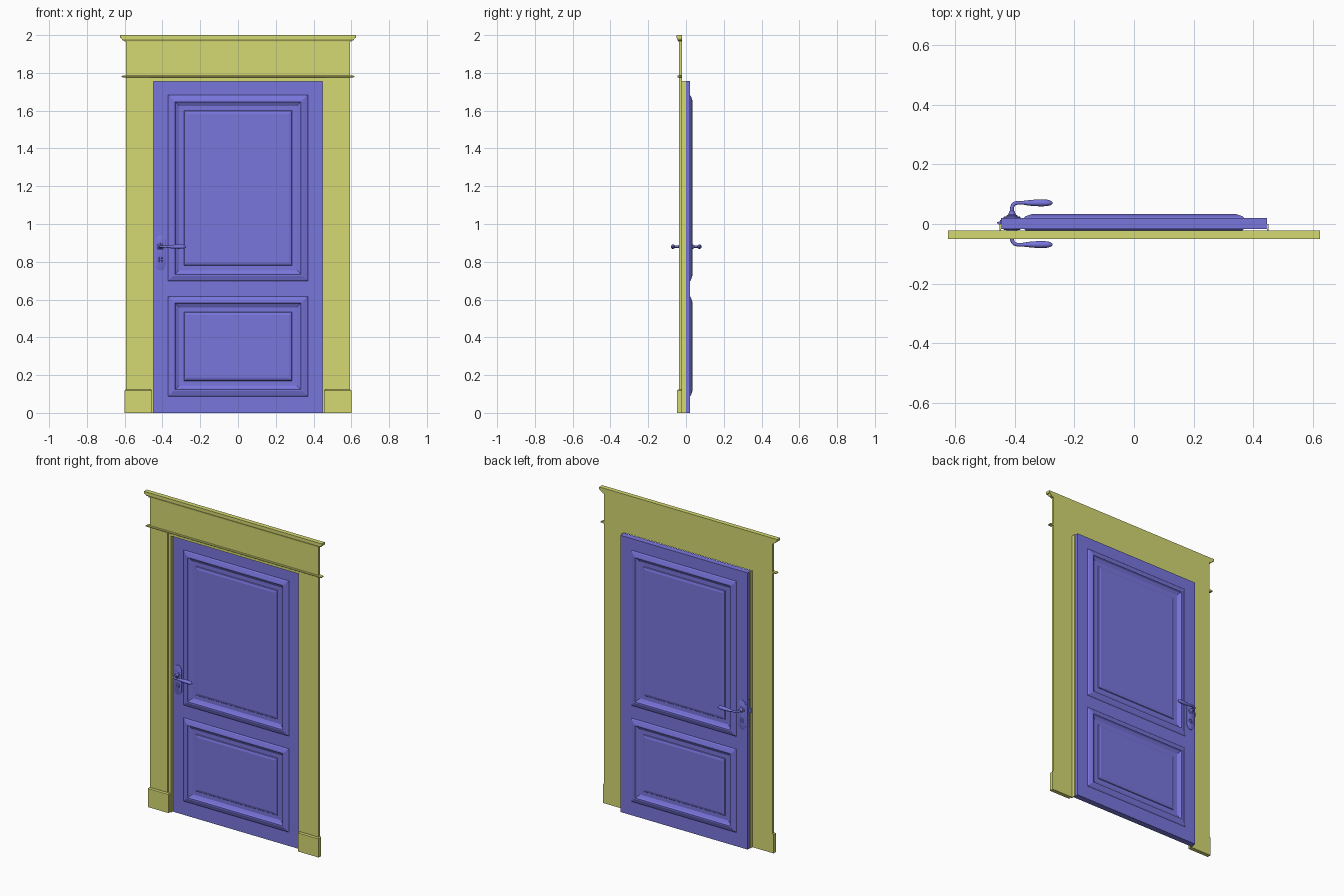
import bpy, bmesh, math

if "Cube" in bpy.data.objects:
    bpy.data.objects.remove(bpy.data.objects["Cube"])


def material(name, rgb):
    m = bpy.data.materials.new(name)
    m.diffuse_color = (*rgb, 1)
    m.use_nodes = True
    m.node_tree.nodes["Principled BSDF"].inputs["Base Color"].default_value = m.diffuse_color
    return m


YELLOW = material("frame_paint", (0.66, 0.69, 0.17))
BLUE = material("door_paint", (0.19, 0.18, 0.72))


def finish(name, bm, mat, smooth=False):
    bmesh.ops.remove_doubles(bm, verts=bm.verts, dist=1e-5)
    bmesh.ops.recalc_face_normals(bm, faces=bm.faces)
    me = bpy.data.meshes.new(name)
    bm.to_mesh(me)
    bm.free()
    ob = bpy.data.objects.new(name, me)
    bpy.context.collection.objects.link(ob)
    me.materials.append(mat)
    if smooth:
        smooth_object(ob)
    return ob


def smooth_object(ob):
    bpy.ops.object.select_all(action='DESELECT')
    ob.select_set(True)
    bpy.context.view_layer.objects.active = ob
    bpy.ops.object.shade_smooth_by_angle(angle=math.radians(40))


def loft(name, rings, mat, smooth=False):
    """Skin a list of equal-length point rings and cap both ends."""
    bm = bmesh.new()
    rows = [[bm.verts.new(p) for p in r] for r in rings]
    n = len(rows[0])
    for a, b in zip(rows, rows[1:]):
        for i in range(n):
            j = (i + 1) % n
            bm.faces.new((a[i], a[j], b[j], b[i]))
    bm.faces.new(rows[0])
    bm.faces.new(rows[-1])
    return finish(name, bm, mat, smooth)


def rect(x0, x1, y0, y1, z):
    return [(x0, y0, z), (x1, y0, z), (x1, y1, z), (x0, y1, z)]


def box(name, x0, x1, y0, y1, z0, z1, mat):
    return loft(name, [rect(x0, x1, y0, y1, z) for z in (z0, z1)], mat)


# Door surround: casings, stops, jambs and plinths on both sides
BACK = -0.022
for tag, s in (("left", -1), ("right", 1)):
    for part, a, b, y0, y1, z0, z1 in (
            ("casing", 0.468, 0.593, -0.037, BACK, 0.12, 1.777),
            ("door_stop", 0.449, 0.468, -0.031, BACK, 0, 1.777),
            ("jamb", 0.4475, 0.452, -0.031, 0.0, 0, 1.757)):
        box(f"{tag}_{part}", min(s*a, s*b), max(s*a, s*b), y0, y1, z0, z1, YELLOW)
    lo, hi = sorted((s*0.455, s*0.600))
    t = 0.006
    loft(f"{tag}_plinth", [rect(lo, hi, -0.047, BACK, 0),
                           rect(lo, hi, -0.047, BACK, 0.118),
                           rect(lo + t, hi - t, -0.041, BACK, 0.124)], YELLOW)

# Header: head stop, thin bead, frieze and stepped crown
box("head_stop", -0.468, 0.468, -0.031, BACK, 1.755, 1.777, YELLOW)
box("frieze", -0.593, 0.593, -0.037, BACK, 1.784, 1.966, YELLOW)
loft("bead", [rect(-x, x, y, BACK, z) for z, x, y in (
    (1.776, 0.610, -0.043), (1.778, 0.616, -0.046),
    (1.783, 0.616, -0.046), (1.786, 0.610, -0.043))], YELLOW)
loft("crown", [rect(-x, x, y, BACK, z) for z, x, y in (
    (1.965, 0.599, -0.041), (1.970, 0.602, -0.042), (1.973, 0.611, -0.044),
    (1.980, 0.617, -0.047), (1.984, 0.618, -0.047), (1.985, 0.625, -0.051),
    (2.0, 0.625, -0.051))], YELLOW)

# Door leaf: grid of rails and stiles with moulded panels on both faces
XS = (-0.447, -0.37, 0.37, 0.447)
ZS = (0.0, 0.087, 0.617, 0.697, 1.683, 1.757)
YC, HALF = 0.0025, 0.0185
PROFILE = ((0, 0), (0.006, 0.005), (0.028, 0.0125), (0.036, 0.0125), (0.041, 0.004),
           (0.058, -0.005), (0.083, -0.005), (0.086, -0.001), (0.100, 0.003))
bm = bmesh.new()


def quad(*pts):
    bm.faces.new([bm.verts.new(p) for p in pts])


def panel_ring(x0, x1, z0, z1, inset, y):
    return [(x0 + inset, y, z0 + inset), (x1 - inset, y, z0 + inset),
            (x1 - inset, y, z1 - inset), (x0 + inset, y, z1 - inset)]


for s in (-1, 1):
    for i in range(3):
        for k in range(5):
            cell = (XS[i], XS[i+1], ZS[k], ZS[k+1])
            if i == 1 and k in (1, 3):
                rings = [panel_ring(*cell, d, YC + s*(HALF + h)) for d, h in PROFILE]
                for a, b in zip(rings, rings[1:]):
                    for c in range(4):
                        e = (c + 1) % 4
                        quad(a[c], a[e], b[e], b[c])
                quad(*rings[-1])
            else:
                quad(*panel_ring(*cell, 0, YC + s*HALF))
edge = ([(x, ZS[0]) for x in XS] + [(XS[-1], z) for z in ZS[1:]] +
        [(x, ZS[-1]) for x in XS[-2::-1]] + [(XS[0], z) for z in ZS[-2:0:-1]])
for (xa, za), (xb, zb) in zip(edge, edge[1:] + edge[:1]):
    quad((xa, YC - HALF, za), (xb, YC - HALF, zb), (xb, YC + HALF, zb), (xa, YC + HALF, za))
finish("door_leaf", bm, BLUE)


# Door furniture
HX, HZ, KZ = -0.41, 0.88, 0.812


def lathe_y(name, cx, cz, profile, n=20):
    """Turned part on the y axis from (y, radius) pairs."""
    return loft(name, [[(cx + r*math.cos(2*math.pi*i/n), y, cz + r*math.sin(2*math.pi*i/n))
                        for i in range(n)] for y, r in profile], BLUE, True)


def plate_ring(r, y):
    """Long plate outline with a shouldered, rounded top and bottom."""
    pts = []
    for cz, start in ((0.905, 0), (0.79, 180)):
        for i in range(13):
            a = math.radians(start + i*15)
            pts.append((HX + r*math.cos(a), y, cz + 1.25*r*math.sin(a)))
    return pts


LEVER = ((0, 0.034, 0.007), (0, 0.053, 0.0065), (0.003, 0.062, 0.0065),
         (0.009, 0.068, 0.0065), (0.018, 0.0705, 0.006), (0.035, 0.0705, 0.006),
         (0.055, 0.070, 0.009), (0.075, 0.070, 0.0108), (0.098, 0.070, 0.0118),
         (0.118, 0.070, 0.0108), (0.129, 0.070, 0.008), (0.136, 0.070, 0.003))

for tag, s in (("front", -1), ("back", 1)):
    f = YC + s*HALF
    loft(f"{tag}_backplate", [plate_ring(r, f + s*d) for r, d in
                              ((0.028, -0.002), (0.028, 0.003), (0.025, 0.005))], BLUE, True)
    lathe_y(f"{tag}_lever_collar", HX, HZ, [(f + s*d, r) for d, r in (
        (0.003, 0.019), (0.008, 0.018), (0.011, 0.012), (0.020, 0.010), (0.023, 0.007))])
    lathe_y(f"{tag}_keyhole_ring", HX, KZ, [(f + s*d, r) for d, r in (
        (0.003, 0.015), (0.008, 0.013), (0.008, 0.008), (0.005, 0.007))])
    # Lever swept along a bent path with a swelling grip
    cu = bpy.data.curves.new(f"{tag}_lever", 'CURVE')
    cu.dimensions = '3D'
    cu.bevel_depth = 1.0
    cu.bevel_resolution = 3
    cu.use_fill_caps = True
    sp = cu.splines.new('POLY')
    sp.points.add(len(LEVER) - 1)
    for p, (dx, dy, r) in zip(sp.points, LEVER):
        p.co = (HX + dx, 0.001 + s*dy, HZ, 1)
        p.radius = r
    cu.materials.append(BLUE)
    ob = bpy.data.objects.new(f"{tag}_lever", cu)
    bpy.context.collection.objects.link(ob)
    bpy.ops.object.select_all(action='DESELECT')
    ob.select_set(True)
    bpy.context.view_layer.objects.active = ob
    bpy.ops.object.convert(target='MESH')
    smooth_object(bpy.context.view_layer.objects.active)

# Lock faceplate and wedge latch on the opening edge
box("lock_faceplate", -0.4495, -0.445, -0.008, 0.013, 0.77, 0.95, BLUE)
loft("latch_bolt", [[(-0.447, -0.006, z), (-0.461, 0.003, z), (-0.461, 0.006, z),
                     (-0.447, 0.010, z)] for z in (0.865, 0.895)], BLUE)
